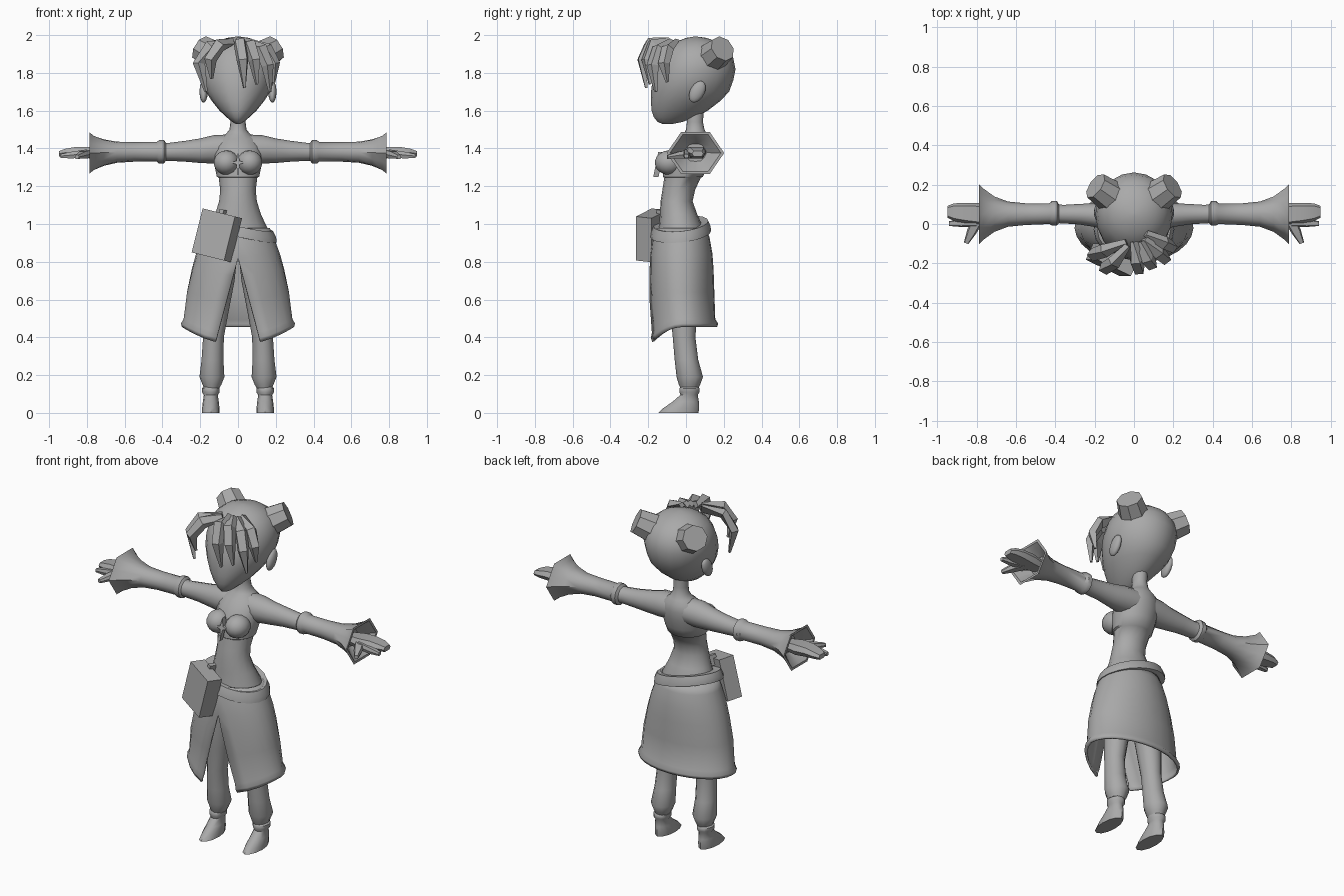
import bpy, bmesh, math
from mathutils import Vector, Matrix

grey = bpy.data.materials.new("plain grey")
grey.diffuse_color = (0.4, 0.4, 0.4, 1)


def finish(name, bm, mirror=False, angle=40):
    bmesh.ops.remove_doubles(bm, verts=bm.verts, dist=0.0005)
    bmesh.ops.recalc_face_normals(bm, faces=bm.faces)
    me = bpy.data.meshes.new(name)
    bm.to_mesh(me)
    bm.free()
    me.materials.append(grey)
    ob = bpy.data.objects.new(name, me)
    bpy.context.collection.objects.link(ob)
    if mirror:
        ob.modifiers.new("mirror", 'MIRROR')
    if angle:
        bpy.ops.object.select_all(action='DESELECT')
        ob.select_set(True)
        bpy.context.view_layer.objects.active = ob
        bpy.ops.object.shade_smooth_by_angle(angle=math.radians(angle))
    return ob


def loft(name, rings, mirror=False, angle=40):
    """Skin a list of equal-length point rings and cap both ends."""
    bm = bmesh.new()
    vs = [[bm.verts.new(p) for p in r] for r in rings]
    n = len(vs[0])
    for a, b in zip(vs, vs[1:]):
        for i in range(n):
            j = (i + 1) % n
            bm.faces.new((a[i], a[j], b[j], b[i]))
    bm.faces.new(vs[0])
    bm.faces.new(vs[-1])
    return finish(name, bm, mirror, angle)


def ring_z(z, rx, yf, yb, cx=0, n=16):
    cy, ry = (yf + yb) / 2, (yb - yf) / 2
    return [(cx + rx * math.sin(t), cy - ry * math.cos(t), z)
            for t in (2 * math.pi * i / n for i in range(n))]


def ring_x(x, cy, cz, ry, rz, hexa=0, n=12):
    """Ring around the arm; hexa blends the circle into a hexagon."""
    out = []
    for i in range(n):
        t = 2 * math.pi * i / n
        k = 1 - hexa * (i % 2) * (1 - math.cos(math.pi / 6))
        out.append((x, cy + k * ry * math.cos(t), cz + k * rz * math.sin(t)))
    return out


def ellipsoid(name, loc, scale, rot=0, mirror=True):
    bm = bmesh.new()
    m = (Matrix.Translation(loc) @ Matrix.Rotation(rot, 4, 'X')
         @ Matrix.Diagonal((*scale, 1)))
    bmesh.ops.create_uvsphere(bm, u_segments=14, v_segments=9, radius=1, matrix=m)
    return finish(name, bm, mirror, 60)


# Head, narrowing to a pointed chin at the front
loft("head", [ring_z(*r, n=20) for r in [
    (1.53, .012, -.125, -.07), (1.54, .03, -.15, -.02), (1.565, .06, -.17, .05),
    (1.60, .098, -.182, .115), (1.65, .138, -.186, .18), (1.70, .17, -.185, .228),
    (1.76, .19, -.178, .25), (1.82, .196, -.16, .262), (1.88, .185, -.135, .25),
    (1.93, .155, -.10, .215), (1.965, .11, -.05, .165), (1.985, .06, 0, .11),
    (1.992, .01, .04, .06)]], angle=60)
ellipsoid("ear", (.182, .06, 1.70), (.022, .038, .062), -.5)

# Hair buns: short octagonal plugs
bm = bmesh.new()
axis = Vector((.72, .5, .42)).normalized()
bmesh.ops.create_cone(bm, cap_ends=True, segments=8, radius1=.085, radius2=.072,
                      depth=.11, matrix=Matrix.Translation((.155, .165, 1.905))
                      @ axis.to_track_quat('Z', 'Y').to_matrix().to_4x4())
finish("hair_bun", bm, True, 0)


# Fringe: tapered faceted locks arcing over the forehead
def lock(i, pts, width):
    pts = [Vector(p) for p in pts]
    rings = []
    for k, p in enumerate(pts):
        d = (pts[min(k + 1, 3)] - pts[max(k - 1, 0)]).normalized()
        out = Vector((p.x, p.y - .03, 0)).normalized()
        side = d.cross(out).normalized()
        w = width * (.6, 1, .9, .2)[k]
        up = side.cross(d).normalized() * (.012, .02, .02, .006)[k]
        rings.append([p + side * w - up, p + side * w * .7 + up,
                      p - side * w * .7 + up, p - side * w - up])
    loft("fringe_lock_%d" % i, rings, angle=0)


for i, (pts, w) in enumerate([
    (((-.04, -.09, 1.96), (-.15, -.14, 1.94), (-.21, -.16, 1.85), (-.17, -.17, 1.70)), .035),
    (((-.03, -.11, 1.965), (-.10, -.20, 1.95), (-.15, -.23, 1.87), (-.14, -.20, 1.77)), .035),
    (((0, -.09, 1.97), (.01, -.19, 1.965), (.025, -.235, 1.87), (.035, -.21, 1.72)), .034),
    (((.03, -.09, 1.97), (.065, -.18, 1.955), (.09, -.21, 1.87), (.10, -.19, 1.74)), .034),
    (((.05, -.08, 1.965), (.125, -.15, 1.93), (.16, -.18, 1.84), (.17, -.16, 1.70)), .034),
    (((.06, -.05, 1.965), (.155, -.10, 1.93), (.195, -.12, 1.85), (.19, -.10, 1.75)), .032),
]):
    lock(i + 1, pts, w)

# Neck, chest, waist and hips in one skin; the step at 1.26 is the top's hem
loft("torso", [ring_z(*r) for r in [
    (.80, .15, -.14, .09), (.90, .17, -.155, .10), (.98, .155, -.145, .092),
    (1.05, .122, -.138, .06), (1.12, .10, -.135, .035), (1.18, .094, -.125, .048),
    (1.245, .102, -.115, .078), (1.25, .112, -.122, .09), (1.30, .122, -.12, .11),
    (1.36, .13, -.105, .125), (1.41, .125, -.075, .13), (1.45, .10, -.04, .125),
    (1.475, .065, -.012, .11), (1.50, .045, 0, .098), (1.54, .04, .005, .09),
    (1.62, .042, 0, .095)]], angle=50)
ellipsoid("bust", (.062, -.09, 1.325), (.068, .075, .065))

# Four-pointed bow on the chest
star = []
for i in range(8):
    t = math.pi * i / 4
    r = .013 if i % 2 else (.038, .055, .038, .075)[i // 2]
    star.append((r * math.cos(t), r * math.sin(t) + 1.325))
loft("chest_bow", [[(x, y + (1.325 - z) * -.2, z) for x, z in star] for y in (-.13, -.158)], angle=0)

# Arm, elbow band and flared six-sided cuff, hollow at the wrist
loft("arm_and_sleeve", [ring_x(*r) for r in [
    (.03, .045, 1.40, .075, .075), (.13, .04, 1.395, .075, .075),
    (.20, .045, 1.388, .06, .065), (.28, .05, 1.385, .052, .055),
    (.36, .05, 1.382, .047, .048), (.382, .052, 1.382, .048, .048),
    (.392, .055, 1.382, .062, .062), (.418, .055, 1.382, .062, .062),
    (.43, .052, 1.382, .052, .052), (.55, .05, 1.382, .055, .052),
    (.64, .05, 1.38, .064, .058, .3), (.71, .05, 1.378, .09, .077, .7),
    (.765, .05, 1.376, .13, .105, 1), (.787, .05, 1.376, .152, .128, 1),
    (.787, .05, 1.376, .135, .112, 1), (.765, .05, 1.376, .11, .09, 1),
    (.72, .05, 1.378, .06, .05, .5)]], True, 45)


# Mitten hand with a loose index finger and a thumb
def slab(name, secs):
    """secs: centre, half width across, half thickness, across direction"""
    rings = []
    for c, w, h, a in secs:
        c, a, up = Vector(c), Vector(a).normalized(), Vector((0, 0, 1))
        rings.append([c + a * w * s + up * h * t for s, t in
                      ((-1, 0), (-.7, 1), (.7, 1), (1, 0), (.7, -1), (-.7, -1))])
    loft(name, rings, True, 35)


Y = (0, 1, 0)
slab("hand", [((.70, .05, 1.375), .035, .025, Y), ((.79, .05, 1.378), .057, .03, Y),
              ((.86, .055, 1.382), .052, .026, Y), ((.915, .06, 1.378), .045, .02, Y),
              ((.947, .062, 1.372), .03, .014, Y)])
slab("index_finger", [((.80, .01, 1.375), .025, .02, Y), ((.88, .005, 1.365), .02, .018, Y),
                      ((.94, .002, 1.36), .012, .01, Y)])
D = (1, .35, 0)
slab("thumb", [((.79, .03, 1.372), .03, .022, D), ((.825, -.04, 1.365), .025, .018, D),
               ((.853, -.098, 1.355), .012, .01, D)])

# Skirt half: rows down, columns from the front slit to the back
bm = bmesh.new()
grid = []
for s, rx, yf, yb in [(0, .168, -.16, .105), (.1, .19, -.178, .125), (.262, .222, -.19, .14),
                      (.42, .245, -.195, .146), (.65, .272, -.197, .15), (.92, .288, -.193, .155),
                      (.965, .302, -.2, .17), (1, .297, -.194, .165)]:
    row = []
    for i in range(13):
        # hem dips toward the slit, the slit widens linearly below its top
        front = math.radians(24) + (math.pi - math.radians(24)) * i / 12
        hem = .455 - .095 * max(0, math.cos(front)) ** 2
        z = .98 + (hem - .98) * s
        a0 = math.asin(max(0, .82 - (.98 - .61 * s)) / .45 * .12 / rx)
        a = a0 + (math.pi - a0) * i / 12
        x = 0 if i == 12 else rx * math.sin(a)
        row.append(bm.verts.new((x, (yf + yb) / 2 - (yb - yf) / 2 * math.cos(a), z)))
    grid.append(row)
for a, b in zip(grid, grid[1:]):
    for i in range(12):
        bm.faces.new((a[i], a[i + 1], b[i + 1], b[i]))
skirt = finish("skirt", bm, True, 50)
sol = skirt.modifiers.new("cloth", 'SOLIDIFY')
sol.thickness = .012
sol.offset = -1

# Belt: flat band hanging lower on the left hip
tilt = lambda ring: [(x, y, z - .22 * x + .1 * y) for x, y, z in ring]
loft("belt", [tilt(ring_z(*r, n=20)) for r in [
    (1.00, .155, -.14, .09), (1.005, .187, -.172, .118), (.975, .202, -.184, .13),
    (.95, .205, -.188, .133), (.945, .17, -.15, .10)]], angle=35)

# Hip pouch and the strap that hangs it from the belt
pouch = (Matrix.Translation((-.112, -.182, .94)) @ Matrix.Rotation(math.radians(14), 4, 'Y')
         @ Matrix.Rotation(math.radians(-25), 4, 'Z'))
for name, off, size in [("pouch", (0, 0, 0), (.195, .09, .24)),
                        ("pouch_strap", (-.02, .05, .11), (.025, .05, .06))]:
    bm = bmesh.new()
    bmesh.ops.create_cube(bm, size=1, matrix=pouch @ Matrix.Translation(off)
                          @ Matrix.Diagonal((*size, 1)))
    finish(name, bm, angle=0)

# Legs with gathered trouser ends, then pointed shoes
loft("leg", [ring_z(z, rx, yf, yb, cx, 12) for z, cx, rx, yf, yb in [
    (.86, .085, .083, -.10, .085), (.70, .10, .082, -.10, .08), (.55, .115, .068, -.085, .06),
    (.40, .13, .055, -.07, .05), (.28, .135, .058, -.06, .065), (.19, .138, .066, -.05, .09),
    (.15, .138, .05, -.038, .075), (.12, .14, .036, -.025, .062)]], True, 50)
loft("shoe", [ring_z(z, rx, yf, yb, .144, 12) for z, rx, yf, yb in [
    (.14, .036, -.025, .062), (.13, .047, -.035, .072), (.11, .047, -.035, .072),
    (.095, .037, -.03, .062), (.06, .042, -.07, .068), (.025, .046, -.12, .07),
    (0, .046, -.145, .066)]], True, 45)
